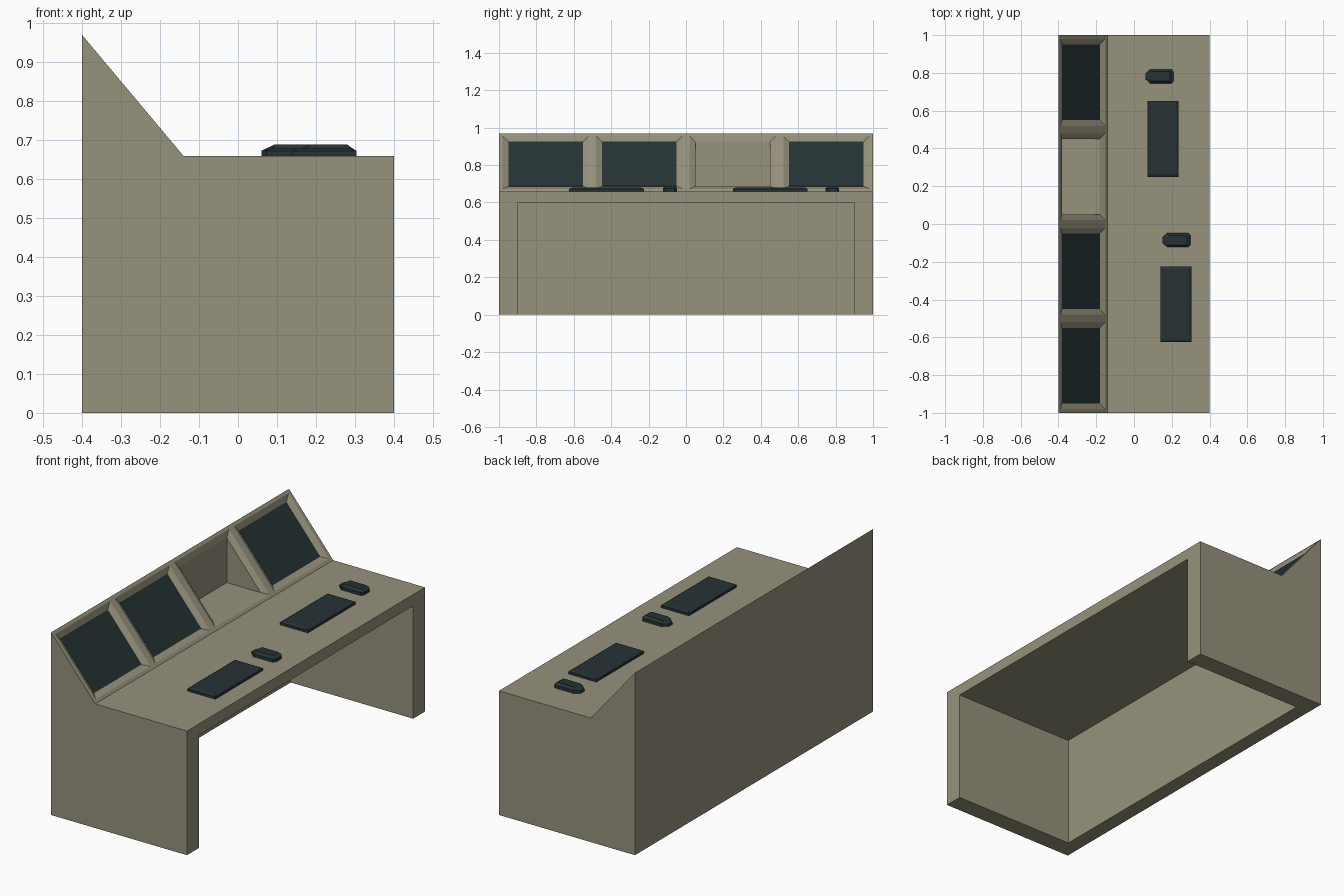
import bpy, bmesh, math
from mathutils import Vector

if "Cube" in bpy.data.objects:
    bpy.data.objects.remove(bpy.data.objects["Cube"])


def material(name, rgb):
    m = bpy.data.materials.new(name)
    m.diffuse_color = (*rgb, 1)
    m.use_nodes = True
    m.node_tree.nodes["Principled BSDF"].inputs["Base Color"].default_value = m.diffuse_color
    return m


BEIGE = material("beige_panel", (0.305, 0.287, 0.202))
DARK = material("dark_slate", (0.019, 0.032, 0.034))


def finish(name, bm, mat):
    bmesh.ops.recalc_face_normals(bm, faces=bm.faces)
    me = bpy.data.meshes.new(name)
    bm.to_mesh(me)
    bm.free()
    me.materials.append(mat)
    ob = bpy.data.objects.new(name, me)
    bpy.context.scene.collection.objects.link(ob)
    return ob


def prism(name, profile, y0, y1, mat=BEIGE):
    """Extrude an x-z profile along y."""
    bm = bmesh.new()
    f = bm.faces.new([bm.verts.new((x, y0, z)) for x, z in profile])
    new = bmesh.ops.extrude_face_region(bm, geom=[f])["geom"]
    bmesh.ops.translate(bm, vec=(0, y1 - y0, 0),
                        verts=[v for v in new if isinstance(v, bmesh.types.BMVert)])
    return finish(name, bm, mat)


def loft(name, rings, mat):
    """Skin equal-sized point rings and cap both ends."""
    bm = bmesh.new()
    vs = [[bm.verts.new(p) for p in r] for r in rings]
    n = len(vs[0])
    for a, b in zip(vs, vs[1:]):
        for i in range(n):
            j = (i + 1) % n
            bm.faces.new((a[i], a[j], b[j], b[i]))
    bm.faces.new(vs[0][::-1])
    bm.faces.new(vs[-1])
    return finish(name, bm, mat)


def cut(ob, cutter):
    mod = ob.modifiers.new("cut", "BOOLEAN")
    mod.operation, mod.solver, mod.object = "DIFFERENCE", "EXACT", cutter
    dg = bpy.context.evaluated_depsgraph_get()
    me = bpy.data.meshes.new_from_object(ob.evaluated_get(dg))
    ob.modifiers.clear()
    ob.data = me
    bpy.data.objects.remove(cutter)


# Sloped panel frame: s runs down the slope, n points out of it
TOP, LOW = Vector((-0.4, 0, 0.97)), Vector((-0.14, 0, 0.66))
S = (LOW - TOP).normalized()
N = Vector((-S.z, 0, S.x))
MID = (TOP + LOW) / 2
DEPTH = 0.015


def slope_rect(yc, hs, hy, out):
    """Rectangle parallel to the slope, offset outwards."""
    return [MID + S * a * hs + N * out + Vector((0, yc + b * hy, 0))
            for a, b in ((-1, -1), (1, -1), (1, 1), (-1, 1))]


# Console body with kneehole
desk = prism("console_desk", [(-0.4, 0), (0.4, 0), (0.4, 0.66), (-0.14, 0.66), (-0.4, 0.97)], -1, 1)
cut(desk, prism("kneehole_cutter", [(-0.32, -0.1), (0.5, -0.1), (0.5, 0.6), (-0.32, 0.6)], -0.9, 0.9))

# Bevelled monitor bays, third one left empty and open inside
for i, yc in enumerate((-0.75, -0.25, 0.25, 0.75)):
    cut(desk, loft("bay_cutter", [slope_rect(yc, 0.155, 0.2, -DEPTH),
                                  slope_rect(yc, 0.195, 0.24, 0.005)], BEIGE))
    if i == 2:
        a = MID - S * 0.155 - N * DEPTH
        b = MID + S * 0.155 - N * DEPTH
        o = N * 0.004
        cut(desk, prism("cavity_cutter", [(a.x, a.z), (a.x, b.z), (b.x, b.z),
                                          (b.x + o.x, b.z + o.z), (a.x + o.x, a.z + o.z)],
                        yc - 0.2, yc + 0.2))
    else:
        loft(f"screen_{i + 1}", [slope_rect(yc, 0.155, 0.2, -DEPTH - 0.001),
                                 slope_rect(yc, 0.155, 0.2, -DEPTH + 0.001)], DARK)


def box_ring(x, y, hx, hy, z):
    return [(x + a * hx, y + b * hy, z) for a, b in ((-1, -1), (1, -1), (1, 1), (-1, 1))]


def mouse_ring(x, y, inset, z_left, z_mid, z_right):
    """Outline with a tapered left end; inset shrinks it."""
    half = [(inset, 0.014, z_left), (0.026 + inset * 0.4, 0.037 - inset * 0.6, z_mid),
            (0.138 - inset * 0.6, 0.037 - inset * 0.6, z_mid), (0.15 - inset, 0.024, z_right)]
    pts = [(px, -w, z) for px, w, z in half] + [(px, w, z) for px, w, z in reversed(half)]
    return [(x + px, y + py, z) for px, py, z in pts]


# Keyboards and mice for the two workplaces
for k, (kx, ky, mx, my) in enumerate(((0.222, -0.425, 0.15, -0.085), (0.154, 0.45, 0.06, 0.782)), 1):
    loft(f"keyboard_{k}", [box_ring(kx, ky, 0.082, 0.2, 0.66), box_ring(kx, ky, 0.082, 0.2, 0.673),
                           box_ring(kx, ky, 0.07, 0.188, 0.679)], DARK)
    loft(f"mouse_{k}", [mouse_ring(mx, my, 0, 0.66, 0.66, 0.66),
                        mouse_ring(mx, my, 0, 0.673, 0.676, 0.675),
                        mouse_ring(mx, my, 0.02, 0.682, 0.689, 0.689)], DARK)
